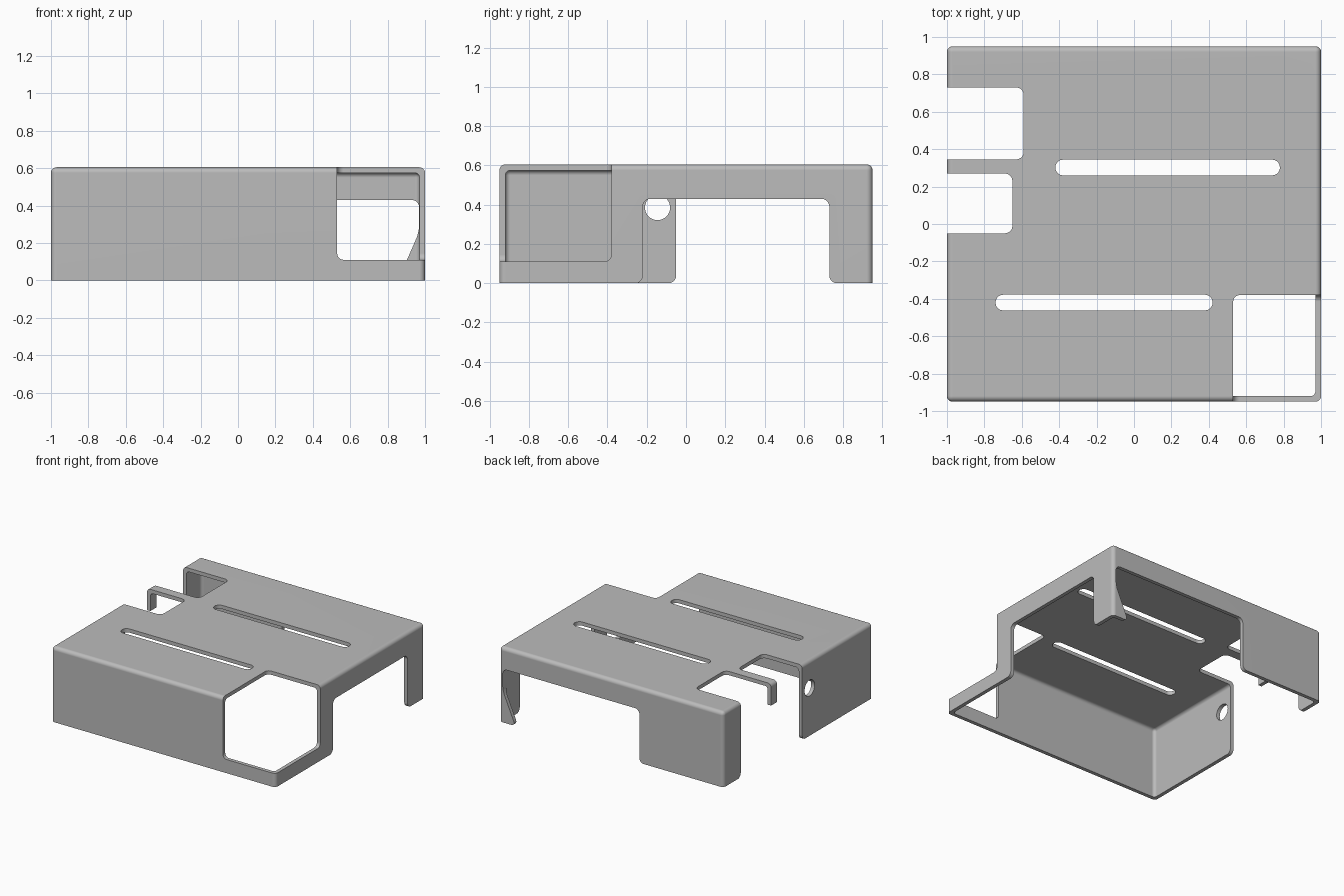
import bpy, bmesh, math
from mathutils import Vector

old = bpy.data.objects.get("Cube")
if old:
    bpy.data.objects.remove(old, do_unlink=True)

grey = bpy.data.materials.new("neutral grey")
grey.use_nodes = True
colour = (0.5, 0.5, 0.5, 1)
grey.diffuse_color = colour
grey.node_tree.nodes["Principled BSDF"].inputs["Base Color"].default_value = colour


def to_object(bm, name):
    bmesh.ops.recalc_face_normals(bm, faces=bm.faces)
    mesh = bpy.data.meshes.new(name)
    bm.to_mesh(mesh)
    bm.free()
    mesh.materials.append(grey)
    obj = bpy.data.objects.new(name, mesh)
    bpy.context.collection.objects.link(obj)
    return obj


def round_edges(bm, edges, radius):
    bmesh.ops.bevel(bm, geom=edges, offset=radius, segments=5, profile=0.5,
                    affect='EDGES', clamp_overlap=True)


def prism(name, points, axis, low, high, radius):
    """Extrude a flat outline along an axis and round its side edges."""
    bm = bmesh.new()
    verts = []
    for a, b in points:
        p = [a, b]
        p.insert(axis, low)
        verts.append(bm.verts.new(p))
    face = bm.faces.new(verts)
    extruded = bmesh.ops.extrude_face_region(bm, geom=[face])["geom"]
    shift = Vector((0, 0, 0))
    shift[axis] = high - low
    bmesh.ops.translate(bm, vec=shift,
                        verts=[v for v in extruded if isinstance(v, bmesh.types.BMVert)])
    bmesh.ops.recalc_face_normals(bm, faces=bm.faces)
    sides = [e for e in bm.edges
             if abs((e.verts[0].co - e.verts[1].co)[axis]) > 1e-4]
    if radius:
        round_edges(bm, sides, radius)
    return to_object(bm, name)


def block(name, low, high, radius, keep_bottom=False):
    """Box between two corners with rounded edges."""
    bm = bmesh.new()
    bmesh.ops.create_cube(bm, size=1)
    low, high = Vector(low), Vector(high)
    for v in bm.verts:
        v.co = [(low[i] + high[i]) / 2 + v.co[i] * (high[i] - low[i]) for i in range(3)]
    edges = [e for e in bm.edges
             if not (keep_bottom and all(v.co.z < low.z + 1e-4 for v in e.verts))]
    round_edges(bm, edges, radius)
    return to_object(bm, name)


def rect(a0, a1, b0, b1):
    return [(a0, b0), (a1, b0), (a1, b1), (a0, b1)]


def arch(a0, a1, top, right_leg=None):
    """Doorway outline that flares under the feet so that they come out rounded."""
    floor, flare, deep = -0.001, 0.08, -0.3
    leg = right_leg or [(a1, floor)]
    end = leg[-1][0] + flare
    return ([(a0, top), (a1, top)] + leg
            + [(end, floor), (end, deep), (a0 - flare, deep),
               (a0 - flare, floor), (a0, floor)])


# Thin rounded cover, open underneath
wall = 0.03
cover = block("case_cover", (-1, -0.95, 0), (1, 0.95, 0.605), 0.03, keep_bottom=True)
cutters = [block("hollow", (-1 + wall, -0.95 + wall, -0.5),
                 (1 - wall, 0.95 - wall, 0.605 - wall), 0.025)]

# Large opening in the front left corner
cutters.append(block("corner_opening", (0.53, -1.4, 0.11), (1.4, -0.38, 1.2), 0.035))

# Doorways in the two sides and the back; the back one leaves a sloping gusset
cutters.append(prism("left_doorway", arch(-0.22, 0.73, 0.43), 0, 0.9, 1.2, 0.04))
cutters.append(prism("right_doorway", arch(-0.0504, 0.7304, 0.43), 0, -1.2, -0.9, 0.04))
gusset = [(0.969, 0.26), (0.855, -0.001)]
cutters.append(prism("back_doorway", arch(-0.25, 0.969, 0.43, gusset), 1, 0.85, 1.2, 0.04))

# Notches in the roof with a hooked tab between them
for name, edge, y0, y1 in (("front_notch", -0.65, -0.05, 0.27),
                           ("back_notch", -0.59, 0.345, 0.73)):
    cutters.append(prism(name, rect(-1.4, edge, y0, y1), 2, 0.3, 1, 0.04))

# Round-ended roof slots
for name, x0, x1, y in (("front_slot", -0.74, 0.42, -0.42), ("back_slot", -0.42, 0.78, 0.302)):
    cutters.append(prism(name, rect(x0, x1, y - 0.042, y + 0.042), 2, 0.5, 1, 0.04))

# Cable hole in the right side
circle = [(-0.145 + 0.064 * math.cos(math.tau * i / 32),
           0.385 + 0.064 * math.sin(math.tau * i / 32)) for i in range(32)]
cutters.append(prism("cable_hole", circle, 0, -1.2, -0.9, 0))

bpy.ops.object.select_all(action='DESELECT')
bpy.context.view_layer.objects.active = cover
cover.select_set(True)
for cutter in cutters:
    cutter.hide_render = True
    cut = cover.modifiers.new(cutter.name, 'BOOLEAN')
    cut.operation = 'DIFFERENCE'
    cut.solver = 'EXACT'
    cut.object = cutter
    bpy.ops.object.modifier_apply(modifier=cut.name)
    bpy.data.objects.remove(cutter, do_unlink=True)

# Smooth fillets, flat panels
bpy.ops.object.shade_smooth_by_angle(angle=math.radians(30))
normals = cover.modifiers.new("panel_normals", 'WEIGHTED_NORMAL')
normals.keep_sharp = True
